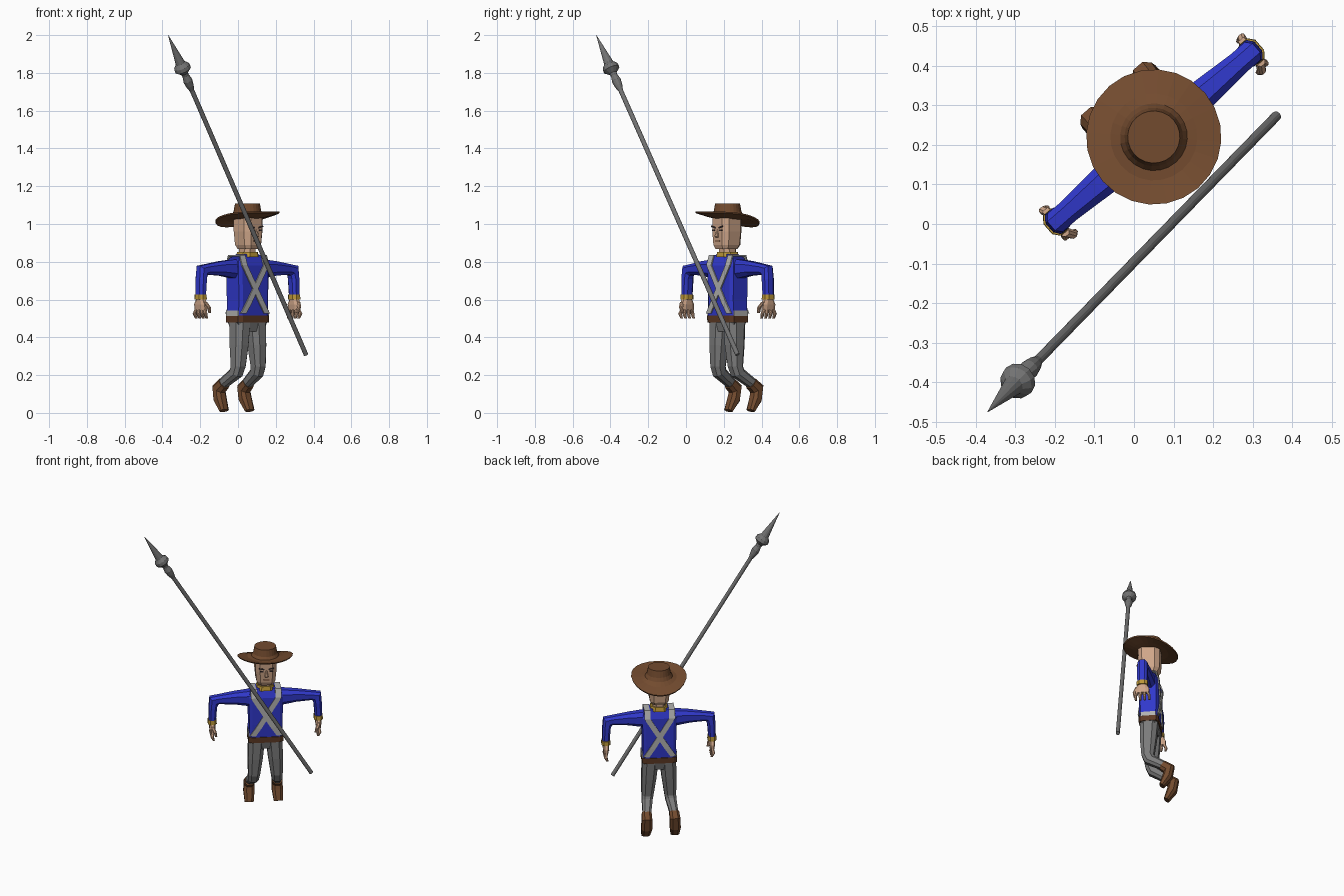
import bpy, bmesh, math
from mathutils import Vector, Matrix

X, Y, Z = Vector((1, 0, 0)), Vector((0, 1, 0)), Vector((0, 0, 1))
# The figure is built facing -y, then turned and moved as a whole
PLACE = Matrix.Translation((0.05, 0.22, 0)) @ Matrix.Rotation(math.radians(41), 4, 'Z')


def material(name, rgb):
    m = bpy.data.materials.new(name)
    m.diffuse_color = (*rgb, 1)
    return m


BLUE = material("blue coat", (0.03, 0.04, 0.6))
SKIN = material("skin", (0.62, 0.38, 0.25))
HAT = material("brown leather", (0.17, 0.07, 0.028))
BELT = material("dark brown", (0.11, 0.042, 0.018))
GREY = material("grey cloth", (0.2, 0.2, 0.2))
STEEL = material("steel", (0.17, 0.17, 0.17))
STRAP = material("pale strap", (0.45, 0.45, 0.44))
GOLD = material("gold trim", (0.5, 0.31, 0.04))
DARK = material("dark features", (0.035, 0.025, 0.025))


def finish(name, bm, mat, place=PLACE):
    bmesh.ops.recalc_face_normals(bm, faces=bm.faces)
    me = bpy.data.meshes.new(name)
    bm.to_mesh(me)
    bm.free()
    ob = bpy.data.objects.new(name, me)
    me.materials.append(mat)
    ob.matrix_world = place
    bpy.context.collection.objects.link(ob)
    return ob


def octa(p, a, b, u=X, v=Y, c=0.5):
    """Chamfered rectangle: half sizes a, b along u, v; c sets the flat part."""
    v = Vector(v).normalized()
    k = [(1, -c), (1, c), (c, 1), (-c, 1), (-1, c), (-1, -c), (-c, -1), (c, -1)]
    return [Vector(p) + u * a * i + v * b * j for i, j in k]


def circle(p, r, u=X, v=Y, n=12):
    return [Vector(p) + (u * math.cos(t) + v * math.sin(t)) * r
            for t in (2 * math.pi * i / n for i in range(n))]


def loft(name, rings, mat, place=PLACE):
    bm = bmesh.new()
    vs = [[bm.verts.new(p) for p in r] for r in rings]
    n = len(vs[0])
    for r0, r1 in zip(vs, vs[1:]):
        for i in range(n):
            bm.faces.new((r0[i], r0[(i + 1) % n], r1[(i + 1) % n], r1[i]))
    bm.faces.new(vs[0])
    bm.faces.new(vs[-1])
    return finish(name, bm, mat, place)


def box(name, p, half, mat, tilt=0):
    bm = bmesh.new()
    bmesh.ops.create_cube(bm, size=2)
    bm.transform(Matrix.Translation(p) @ Matrix.Rotation(tilt, 4, 'Y') @ Matrix.Diagonal((*half, 1)))
    return finish(name, bm, mat)


def stack(name, rows, mat, c=0.5):
    """Vertical loft from rows of (z, half width, half depth, y)."""
    return loft(name, [octa((0, y, z), a, b, c=c) for z, a, b, y in rows], mat)


# Torso, collar, belt and hips
stack("coat", [(0.50, 0.104, 0.057, 0), (0.60, 0.102, 0.06, 0), (0.78, 0.106, 0.06, 0),
               (0.82, 0.092, 0.045, 0), (0.84, 0.05, 0.04, 0)], BLUE, 0.82)
stack("collar", [(0.825, 0.058, 0.055, 0), (0.853, 0.05, 0.05, 0)], GOLD)
stack("belt", [(0.478, 0.107, 0.061, 0), (0.515, 0.108, 0.062, 0)], BELT, 0.8)
stack("hips", [(0.43, 0.08, 0.045, 0), (0.485, 0.104, 0.057, 0)], GREY, 0.75)

# Neck and head
stack("neck", [(0.84, 0.04, 0.042, 0), (0.89, 0.04, 0.042, 0)], SKIN)
stack("head", [(0.867, 0.048, 0.052, -0.008), (0.89, 0.058, 0.064, -0.005),
               (0.96, 0.065, 0.068, -0.005), (1.045, 0.065, 0.068, -0.005)], SKIN, 0.6)
loft("nose", [octa((0, -0.07, 0.972), 0.005, 0.004), octa((0, -0.076, 0.935), 0.011, 0.012),
              octa((0, -0.07, 0.928), 0.009, 0.006)], SKIN)
box("mouth", (0, -0.0705, 0.909), (0.018, 0.003, 0.0025), BELT)

# Wide hat, brim raised at the front and drooping at the back
rings = []
for r, z, w in [(0.05, 1.024, 0), (0.11, 1.024, 0.4), (0.168, 1.02, 1), (0.171, 1.028, 1),
                (0.11, 1.034, 0.4), (0.085, 1.045, 0.1), (0.074, 1.065, 0), (0.066, 1.108, 0)]:
    ring = circle((0, 0, z), r, n=24)
    for p in ring:
        p.z += w * (0.02 * (p.x / r) ** 2 - 0.038 * p.y / r)
    rings.append(ring)
loft("hat", rings, HAT)

for s, side in ((-1, "left"), (1, "right")):
    # Face details
    box(side + "_brow", (s * 0.029, -0.0735, 0.984), (0.016, 0.003, 0.004), DARK, -s * 0.25)
    box(side + "_eye", (s * 0.029, -0.0735, 0.967), (0.011, 0.002, 0.004), DARK)

    # Sleeve bent at the elbow, cuff
    loft(side + "_sleeve", [octa((s * 0.085, 0, 0.762), 0.045, 0.052, Y, Z),
                            octa((s * 0.19, 0, 0.765), 0.037, 0.038, Y, Z),
                            octa((s * 0.285, 0, 0.76), 0.03, 0.028, Y, Z),
                            octa((s * 0.318, 0, 0.753), 0.03, 0.036, Y, (s, 0, 1)),
                            octa((s * 0.324, 0, 0.71), 0.032, 0.025, Y, (s, 0, 0)),
                            octa((s * 0.328, 0, 0.62), 0.03, 0.022, Y, (s, 0, 0))], BLUE)
    x = s * 0.328
    loft(side + "_cuff", [octa((x, 0, 0.628), 0.026, 0.033), octa((x, 0, 0.6), 0.027, 0.034)], GOLD)

    # Hand with fingers and thumb
    loft(side + "_palm", [octa((x, 0, 0.605), 0.018, 0.026), octa((x, 0, 0.575), 0.018, 0.042),
                          octa((x, 0, 0.545), 0.014, 0.042)], SKIN)
    for i in range(4):
        y = -0.031 + i * 0.0207
        loft(f"{side}_finger_{i + 1}",
             [octa((x, y, 0.55), 0.01, 0.01), octa((x + s * 0.005, y * 1.4, 0.525), 0.01, 0.009),
              octa((x - s * 0.006, y * 1.35, 0.5), 0.007, 0.006)], SKIN)
    loft(side + "_thumb", [octa((x, -0.032, 0.588), 0.011, 0.012), octa((x - s * 0.012, -0.052, 0.56), 0.01, 0.01),
                           octa((x - s * 0.02, -0.05, 0.53), 0.007, 0.007)], SKIN)

    # Trouser leg with the shin folded back
    loft(side + "_leg", [octa((s * 0.054, 0, 0.485), 0.05, 0.056),
                         octa((s * 0.062, -0.004, 0.36), 0.045, 0.05),
                         octa((s * 0.07, -0.006, 0.245), 0.036, 0.038),
                         octa((s * 0.073, 0.008, 0.212), 0.033, 0.036, X, (0, 0.85, 0.5)),
                         octa((s * 0.084, 0.1, 0.155), 0.026, 0.027, X, (0, 0.6, 0.8))], GREY)
    # Boot pointing down
    loft(side + "_boot", [octa((s * 0.085, 0.09, 0.157), 0.03, 0.031, X, (0, 0.6, 0.8)),
                          octa((s * 0.087, 0.13, 0.127), 0.032, 0.037, X, (0, 0.85, 0.5)),
                          octa((s * 0.088, 0.12, 0.075), 0.034, 0.03, X, (0, 0.9, -0.43)),
                          octa((s * 0.09, 0.085, 0.012), 0.027, 0.016, X, (0, 0.9, -0.43))], HAT)

    # Cross strap from hip over the opposite shoulder to hip
    path = [(-s * 0.083, -0.061, 0.525), (-s * 0.047, -0.063, 0.58), (s * 0.076, -0.063, 0.782),
            (s * 0.076, -0.046, 0.832), (s * 0.076, 0.046, 0.832), (s * 0.076, 0.063, 0.782),
            (-s * 0.047, 0.063, 0.58), (-s * 0.083, 0.061, 0.525)]
    bm = bmesh.new()
    pairs = [[bm.verts.new(Vector(p) + X * d) for d in (-0.019, 0.019)] for p in path]
    for a, b in zip(pairs, pairs[1:]):
        bm.faces.new((a[0], a[1], b[1], b[0]))
    strap = finish(side + "_cross_strap", bm, STRAP)
    strap.modifiers.new("thickness", 'SOLIDIFY').thickness = 0.008
    strap.modifiers["thickness"].offset = 0
    box(side + "_hip_strap", (s * 0.104, 0, 0.527), (0.004, 0.048, 0.014), STRAP)

# Spear leaning across the front, turned about its own axis
tip, butt = Vector((-0.37, -0.475, 2.0)), Vector((0.36, 0.273, 0.308))
d = (butt - tip).normalized()
u = d.cross(Z).normalized()
v = d.cross(u)
loft("spear", [circle(tip + d * t, r, u, v) for t, r in
               [(0, 0.0008), (0.175, 0.026), (0.195, 0.043), (0.215, 0.045), (0.238, 0.02), (0.252, 0.018),
                (0.285, 0.025), (0.315, 0.021), (0.345, 0.0125), ((butt - tip).length, 0.0125)]],
     STEEL, Matrix())
